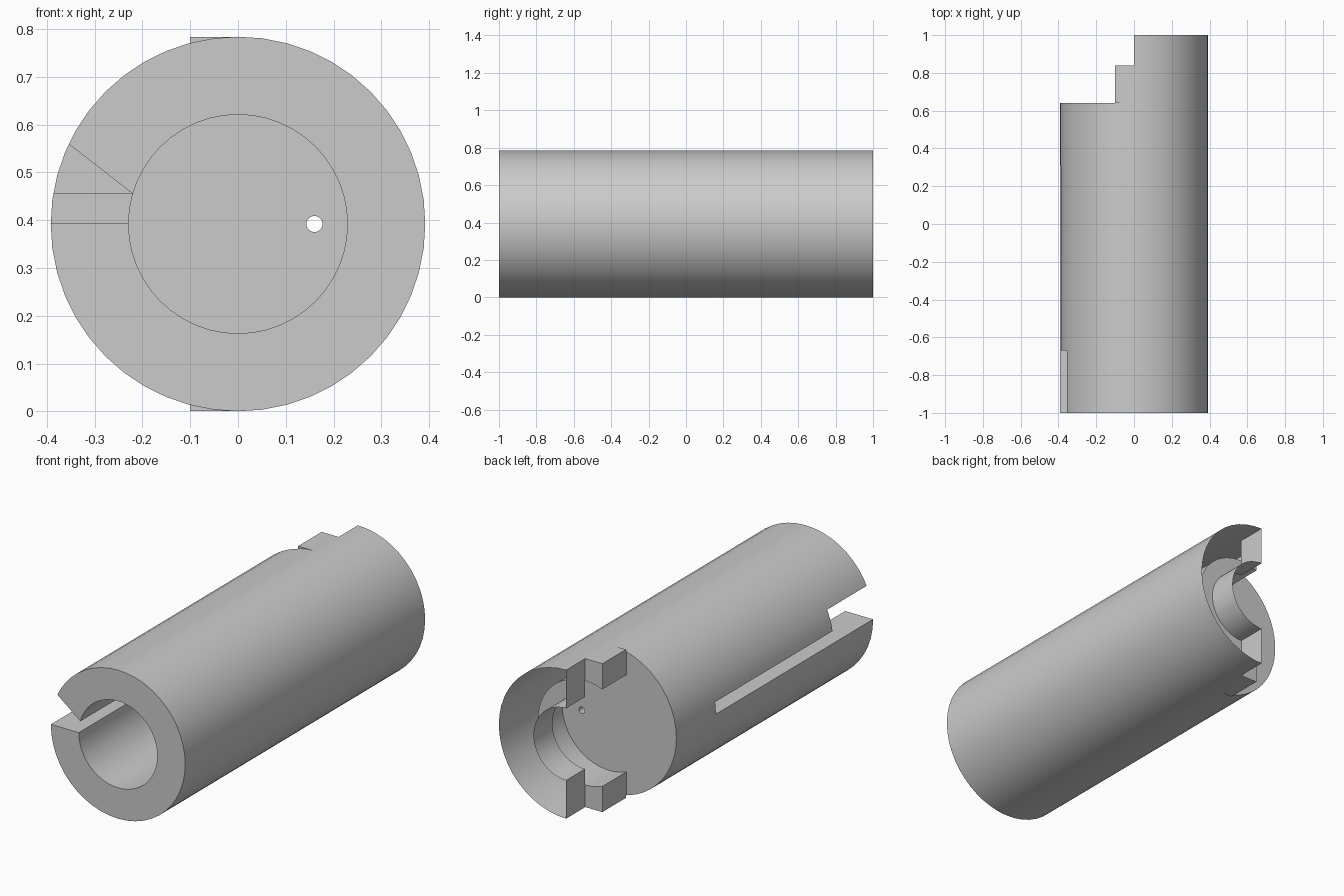
import bpy, bmesh, math

if "Cube" in bpy.data.objects:
    bpy.data.objects.remove(bpy.data.objects["Cube"], do_unlink=True)

R = 0.392        # outer radius, also the height of the tube axis
SHOULDER = 0.64  # rear bulkhead face
LIP = 0.84       # inner face of the rear lip

grey = bpy.data.materials.new("plain_grey")
grey.use_nodes = True
grey.diffuse_color = (0.6, 0.6, 0.6, 1)
grey.node_tree.nodes["Principled BSDF"].inputs["Base Color"].default_value = (0.6, 0.6, 0.6, 1)


def prism(name, points, y0, y1):
    """Extrude an x-z outline along y."""
    bm = bmesh.new()
    rings = [[bm.verts.new((x, y, z)) for x, z in points] for y in (y0, y1)]
    for ring in rings:
        bm.faces.new(ring)
    for i in range(len(points)):
        bm.faces.new((rings[0][i - 1], rings[0][i], rings[1][i], rings[1][i - 1]))
    bmesh.ops.recalc_face_normals(bm, faces=bm.faces)
    mesh = bpy.data.meshes.new(name)
    bm.to_mesh(mesh)
    bm.free()
    mesh.materials.append(grey)
    obj = bpy.data.objects.new(name, mesh)
    bpy.context.collection.objects.link(obj)
    return obj


def circle(r, n=48, x=0.0):
    return [(x + r * math.cos(2 * math.pi * i / n), R + r * math.sin(2 * math.pi * i / n))
            for i in range(n)]


def rect(x0, x1, z0, z1):
    return [(x0, z0), (x1, z0), (x1, z1), (x0, z1)]


def side_and_bore(x, r, n=32):
    """Everything left of x, plus a round bore bulging to the right of it."""
    a = math.acos(x / r)
    arc = [(r * math.cos(t), R + r * math.sin(t))
           for t in (-a + 2 * a * i / n for i in range(n + 1))]
    return [(-1, -1), (x, -1)] + arc + [(x, 2), (-1, 2)]


def combine(target, tool, operation):
    mod = target.modifiers.new(tool.name, "BOOLEAN")
    mod.object, mod.operation, mod.solver = tool, operation, "EXACT"
    bpy.context.view_layer.objects.active = target
    bpy.ops.object.modifier_apply(modifier=mod.name)
    bpy.data.objects.remove(tool, do_unlink=True)


# Outer tube with square rear corners
body = prism("tube_body", circle(R), -1, 1)
combine(body, prism("rear_corners", rect(-0.15, 0, 0.0005, 2 * R - 0.0005),
                    SHOULDER + 0.004, LIP + 0.05), "UNION")

# Rear lip and recess, front bore, side slot with flared mouth, small through hole
cutters = [
    prism("rear_lip_cut", side_and_bore(0, 0.19), LIP, 1.2),
    prism("rear_recess_cut", side_and_bore(-0.1, 0.275), SHOULDER, LIP + 0.002),
    prism("front_bore", circle(0.229), -1.2, 0.41),
    prism("side_slot", rect(-0.6, -0.1, 0.393, 0.455), -1.1, 0.31),
    prism("slot_mouth", [(-0.15, 0.4006), (-0.49, 0.665), (-0.65, 0.41)], -1.15, -0.67),
    prism("small_hole", circle(0.017, 16, 0.16), 0.3, 0.7),
]
for cutter in cutters:
    combine(body, cutter, "DIFFERENCE")

bpy.ops.object.select_all(action="DESELECT")
body.select_set(True)
bpy.context.view_layer.objects.active = body
bpy.ops.object.shade_smooth_by_angle(angle=math.radians(12.5))
